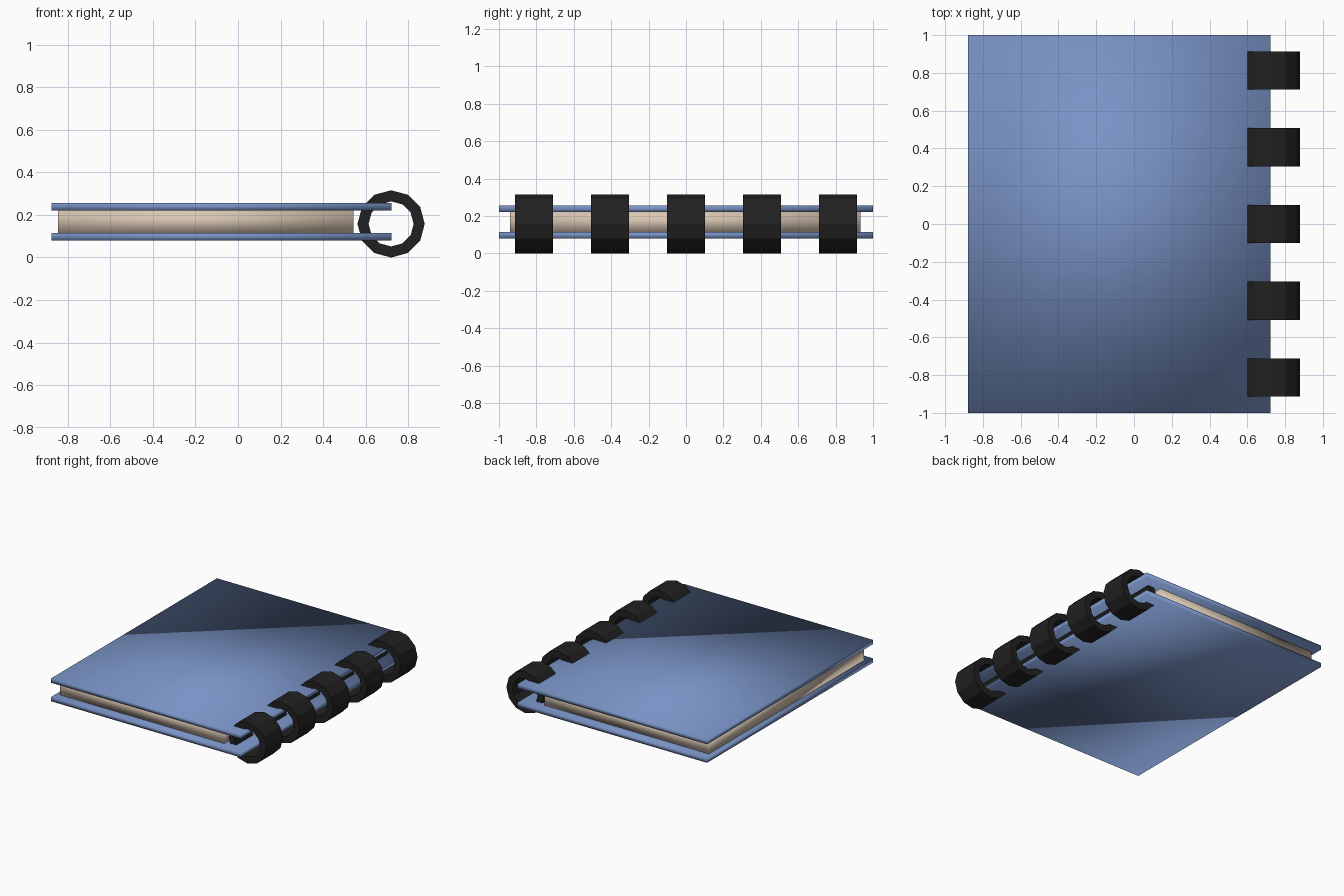
import bpy, bmesh
from math import cos, sin, pi

if "Cube" in bpy.data.objects:
    bpy.data.objects.remove(bpy.data.objects["Cube"])


def material(name, color):
    m = bpy.data.materials.new(name)
    m.diffuse_color = (*color, 1)
    m.use_nodes = True
    m.node_tree.nodes["Principled BSDF"].inputs["Base Color"].default_value = m.diffuse_color
    return m


def finish(name, bm, mat, smooth):
    bmesh.ops.recalc_face_normals(bm, faces=bm.faces)
    for f in bm.faces:
        f.smooth = smooth
    me = bpy.data.meshes.new(name)
    bm.to_mesh(me)
    bm.free()
    me.materials.append(mat)
    ob = bpy.data.objects.new(name, me)
    bpy.context.collection.objects.link(ob)
    return ob


def box(name, x, y, z, mat):
    # softly shaded box from min/max ranges
    bm = bmesh.new()
    bmesh.ops.create_cube(bm, size=1)
    for v in bm.verts:
        v.co = [r[0] if c < 0 else r[1] for c, r in zip(v.co, (x, y, z))]
    return finish(name, bm, mat, True)


def ring(name, cx, cy, cz, outer, inner, width, mat, sides=12):
    # faceted band: annulus extruded along y
    bm = bmesh.new()
    loops = [[bm.verts.new((cx + r * cos(2 * pi * i / sides), cy + s * width / 2,
                            cz + r * sin(2 * pi * i / sides))) for i in range(sides)]
             for r, s in ((outer, -1), (outer, 1), (inner, 1), (inner, -1))]
    for k in range(4):
        a, b = loops[k], loops[(k + 1) % 4]
        for i in range(sides):
            j = (i + 1) % sides
            bm.faces.new((a[i], a[j], b[j], b[i]))
    return finish(name, bm, mat, False)


blue = material("cover_blue", (0.19, 0.29, 0.56))
tan = material("paper_tan", (0.70, 0.57, 0.45))
black = material("ring_black", (0.015, 0.015, 0.015))

# covers and page block
box("bottom_cover", (-0.878, 0.722), (-1, 1), (0.081, 0.115), blue)
box("top_cover", (-0.878, 0.722), (-1, 1), (0.222, 0.256), blue)
box("pages", (-0.847, 0.542), (-0.94, 0.934), (0.114, 0.223), tan)

# binding rings along the spine
for i in range(5):
    ring(f"binding_ring_{i + 1}", 0.72, (i - 2) * 0.406, 0.158, 0.158, 0.106, 0.202, black)
